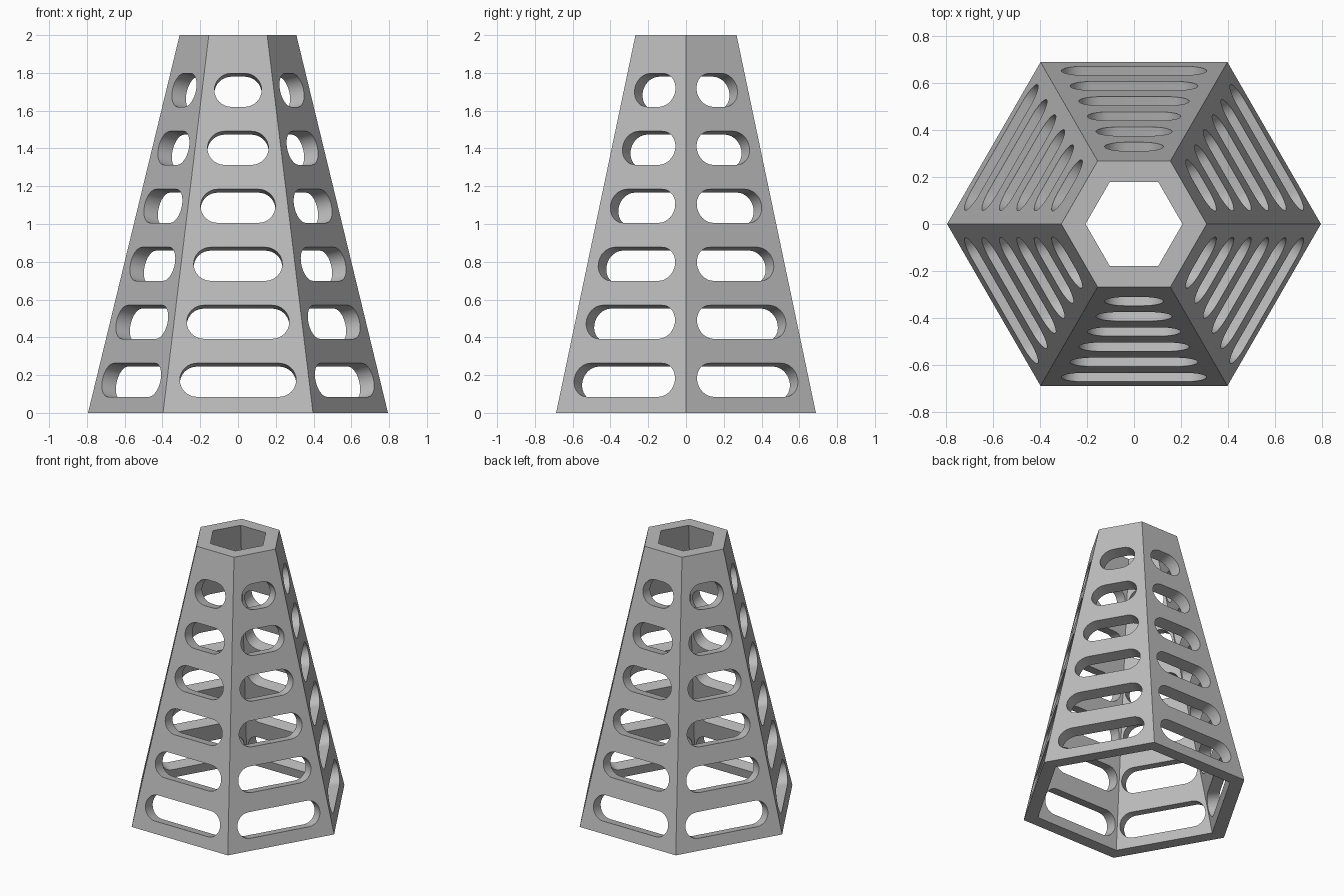
import bpy, bmesh, math
from mathutils import Matrix, Vector

if "Cube" in bpy.data.objects:
    bpy.data.objects.remove(bpy.data.objects["Cube"])

HEIGHT = 2.0
R_BOTTOM, R_TOP = 0.794, 0.309     # outer corner radii
WALL = 0.103                       # wall measured along the corners
COS30 = math.cos(math.radians(30))
LEAN = math.atan2((R_BOTTOM - R_TOP) * COS30, HEIGHT)

grey = bpy.data.materials.new("grey")
grey.diffuse_color = (0.5, 0.5, 0.5, 1)
grey.use_nodes = True
grey.node_tree.nodes["Principled BSDF"].inputs["Base Color"].default_value = grey.diffuse_color


def new_object(name, bm):
    bmesh.ops.recalc_face_normals(bm, faces=bm.faces)
    mesh = bpy.data.meshes.new(name)
    bm.to_mesh(mesh)
    bm.free()
    mesh.materials.append(grey)
    obj = bpy.data.objects.new(name, mesh)
    bpy.context.collection.objects.link(obj)
    return obj


def hexagon(bm, r, z):
    return [bm.verts.new((r * math.cos(i * math.pi / 3), r * math.sin(i * math.pi / 3), z))
            for i in range(6)]


# Hollow tapered hexagonal tower, open at both ends
bm = bmesh.new()
rings = [hexagon(bm, R_BOTTOM, 0), hexagon(bm, R_TOP, HEIGHT),
         hexagon(bm, R_TOP - WALL, HEIGHT), hexagon(bm, R_BOTTOM - WALL, 0)]
for k in range(4):
    a, b = rings[k], rings[(k + 1) % 4]
    for i in range(6):
        j = (i + 1) % 6
        bm.faces.new((a[i], a[j], b[j], b[i]))
tower = new_object("tower", bm)


def add_slot(bm, matrix, half_width, radius, steps=16):
    """Round-ended bar; local x = along the wall, y = up the wall, z = outward."""
    outline = []
    for side in (1, -1):
        for s in range(steps + 1):
            t = side * math.pi / 2 * -1 + math.pi * s / steps if side == 1 else \
                math.pi / 2 + math.pi * s / steps
            outline.append((side * (half_width - radius) + radius * math.cos(t),
                            radius * math.sin(t)))
    inner = [bm.verts.new(matrix @ Vector((x, y, -0.112))) for x, y in outline]
    outer = [bm.verts.new(matrix @ Vector((x, y, 0.05))) for x, y in outline]
    bm.faces.new(inner)
    bm.faces.new(outer)
    for i in range(len(outline)):
        j = (i + 1) % len(outline)
        bm.faces.new((inner[i], inner[j], outer[j], outer[i]))


# Six rows of slots through each of the six walls, square to the wall
bm = bmesh.new()
for side in range(6):
    turn = Matrix.Rotation(side * math.pi / 3, 4, 'Z')
    for row in range(6):
        z = 0.174 + 0.307 * row
        apothem = COS30 * (R_BOTTOM + (R_TOP - R_BOTTOM) * z / HEIGHT)
        place = (Matrix.Translation((0, -apothem, z))
                 @ Matrix.Rotation(math.pi / 2 - LEAN, 4, 'X'))
        add_slot(bm, turn @ place, 0.308 - 0.0366 * row, 0.091)
cutter = new_object("slot_cutter", bm)
cutter.hide_render = True

# Cut the slots and keep the finished mesh
cut = tower.modifiers.new("slots", 'BOOLEAN')
cut.operation = 'DIFFERENCE'
cut.solver = 'EXACT'
cut.object = cutter
bpy.context.view_layer.objects.active = tower
tower.select_set(True)
bpy.ops.object.modifier_apply(modifier=cut.name)
bpy.data.objects.remove(cutter)
bpy.ops.object.shade_smooth_by_angle(angle=math.radians(30))
